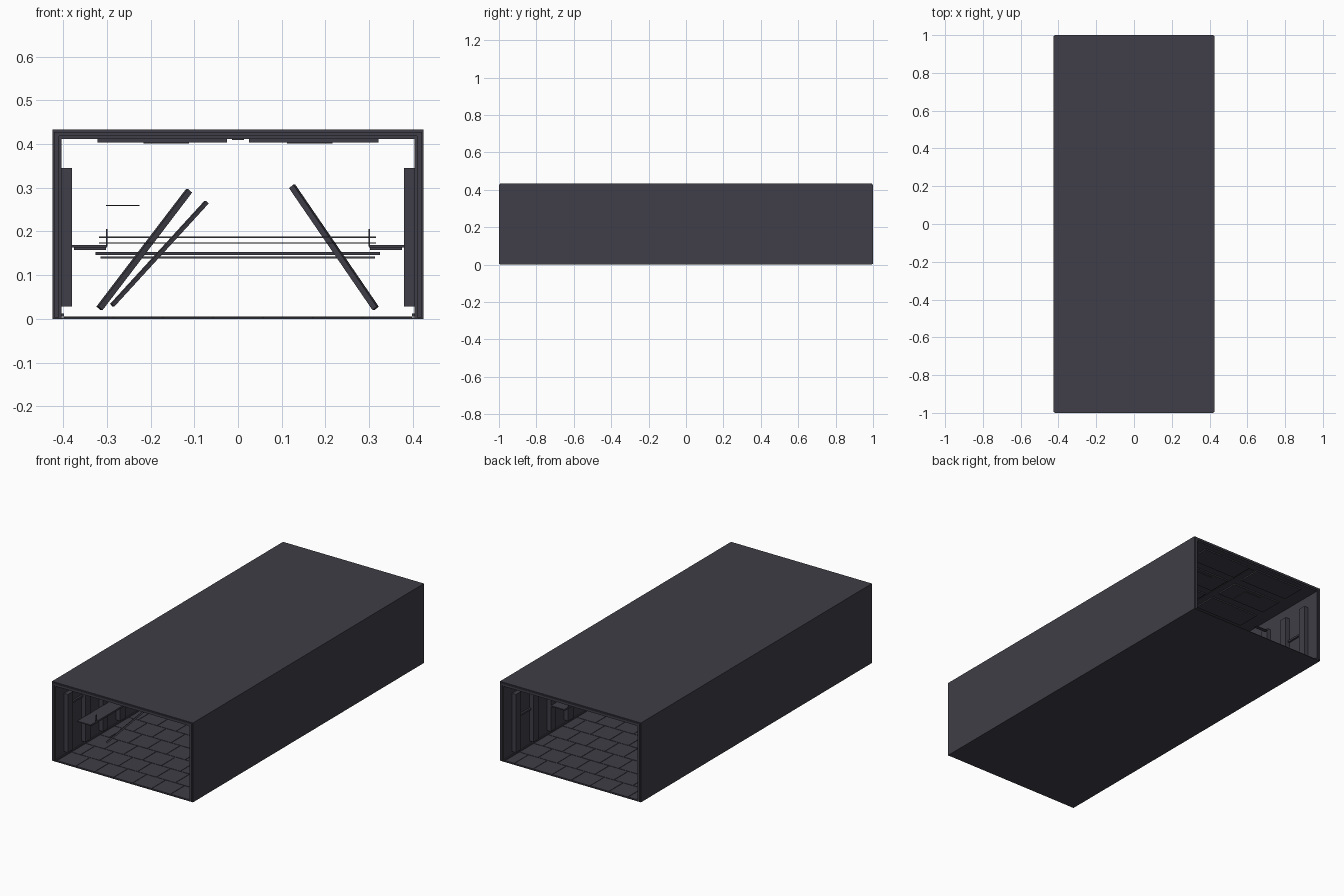
import bpy, bmesh, math, random
from mathutils import Matrix, Vector

if "Cube" in bpy.data.objects:
    bpy.data.objects.remove(bpy.data.objects["Cube"])

random.seed(4)
metal = bpy.data.materials.new("dark_grey_metal")
metal.diffuse_color = (0.050, 0.048, 0.063, 1)
metal.use_nodes = True
metal.node_tree.nodes["Principled BSDF"].inputs["Base Color"].default_value = metal.diffuse_color


def add_box(bm, x0, x1, y0, y1, z0, z1):
    m = Matrix.Translation(((x0 + x1) / 2, (y0 + y1) / 2, (z0 + z1) / 2))
    m = m @ Matrix.Diagonal((abs(x1 - x0), abs(y1 - y0), abs(z1 - z0), 1))
    bmesh.ops.create_cube(bm, size=1, matrix=m)


def finish(name, bm):
    bmesh.ops.recalc_face_normals(bm, faces=bm.faces)
    me = bpy.data.meshes.new(name)
    bm.to_mesh(me)
    bm.free()
    me.materials.append(metal)
    ob = bpy.data.objects.new(name, me)
    bpy.context.collection.objects.link(ob)
    return ob


def boxes(name, items):
    bm = bmesh.new()
    for b in items:
        add_box(bm, *b)
    return finish(name, bm)


def beam(name, a, b, width):
    # square bar between two points
    a, b = Vector(a), Vector(b)
    d = b - a
    bm = bmesh.new()
    m = Matrix.Translation((a + b) / 2) @ d.to_track_quat('Z', 'Y').to_matrix().to_4x4()
    bmesh.ops.create_cube(bm, size=1, matrix=m @ Matrix.Diagonal((width, width, d.length, 1)))
    return finish(name, bm)


# Tunnel shell: a closed ring profile run along the corridor
outer = [(-.425, 0), (.425, 0), (.425, .433), (-.425, .433)]
inner = [(-.404, .003), (.404, .003), (.404, .411), (-.404, .411)]
bm = bmesh.new()
rings = [[bm.verts.new((x, y, z)) for x, z in p] for y in (-.995, .995) for p in (outer, inner)]
for i in range(4):
    j = (i + 1) % 4
    for a, b in ((0, 1), (1, 3), (3, 2), (2, 0)):
        bm.faces.new((rings[a][i], rings[a][j], rings[b][j], rings[b][i]))
finish("corridor_shell", bm)

# Raised rims at both open ends
rims = []
for s in (-1, 1):
    y0, y1 = s * .994, s * 1.0
    for x in (-1, 1):
        rims.append((x * .410, x * .421, y0, y1, .003, .428))
    rims.append((-.410, .410, y0, y1, .418, .428))
boxes("end_rims", rims)

# Staggered floor plates with narrow joints
tiles = []
rows, cols, gap = 16, 7, .003
step, w = 1.98 / rows, .80 / cols
for r in range(rows):
    y = -.99 + r * step
    shift = .5 * w if r % 2 else 0
    for c in range(cols + 1):
        x0 = max(-.40, -.40 + c * w - shift)
        x1 = min(.40, -.40 + (c + 1) * w - shift)
        if x1 - x0 > .02:
            tiles.append((x0 + gap / 2, x1 - gap / 2, y + gap / 2, y + step - gap / 2, .002, .005))
boxes("floor_plates", tiles)

# Wall pilasters, kick rails and connecting bars
ribs, rails = [], []
n = 13
for s in (-1, 1):
    for i in range(n):
        y = -.90 + i * 1.8 / (n - 1)
        ribs.append((s * .380, s * .405, y - .022, y + .022, .028, .345))
        if i < n - 1 and i % 3 != 1:
            z = .20 if i % 2 else .27
            rails.append((s * .394, s * .405, y + .022, y + .128, z, z + .010))
    rails.append((s * .398, s * .405, -.99, .99, .005, .012))
boxes("wall_pilasters", ribs)
boxes("wall_rails", rails)

# Ceiling panels in two rows, thin lamps beneath and a centre strip
panels, lamps = [], []
for s in (-1, 1):
    for i in range(11):
        y = -.90 + i * .18
        panels.append((s * .025, s * .322, y - .065, y + .065, .404, .412))
        if i % 2:
            lamps.append((s * .112, s * .216, y - .045, y + .045, .401, .405))
lamps.append((-.014, .014, -.95, .95, .409, .412))
boxes("ceiling_panels", panels)
boxes("ceiling_lamps", lamps)

# Wall shelves with small upright end plates
for s, y0, y1, name in ((-1, -.84, -.25, "left"), (1, .10, .62, "right")):
    parts = [(s * .300, s * .382, y0, y1, .163, .169),
             (s * .302, s * .375, y0 + .01, y1 - .01, .158, .163)]
    for t in (.08, .5, .92):
        y = y0 + (y1 - y0) * t
        parts.append((s * .299, s * .3015, y - .006, y + .006, .165, .206))
    boxes(name + "_shelf", parts)

# Leaning fallen beams
beam("left_long_beam", (-.317, -.10, .024), (-.112, -.02, .293), .013)
beam("left_short_beam", (-.288, -.72, .031), (-.072, -.62, .267), .009)
beam("right_beam", (.315, .30, .024), (.124, .38, .303), .013)

# Crossing bars and hanging cables spanning the corridor
boxes("cross_bars", [(-.326, .325, .44, .455, .146, .153),
                     (-.315, .313, .47, .482, .138, .143)])
boxes("cables", [(-.318, .316, .20, .203, .185, .188),
                 (-.318, .316, -.30, -.297, .172, .175),
                 (-.302, -.225, .70, .72, .258, .261)])
